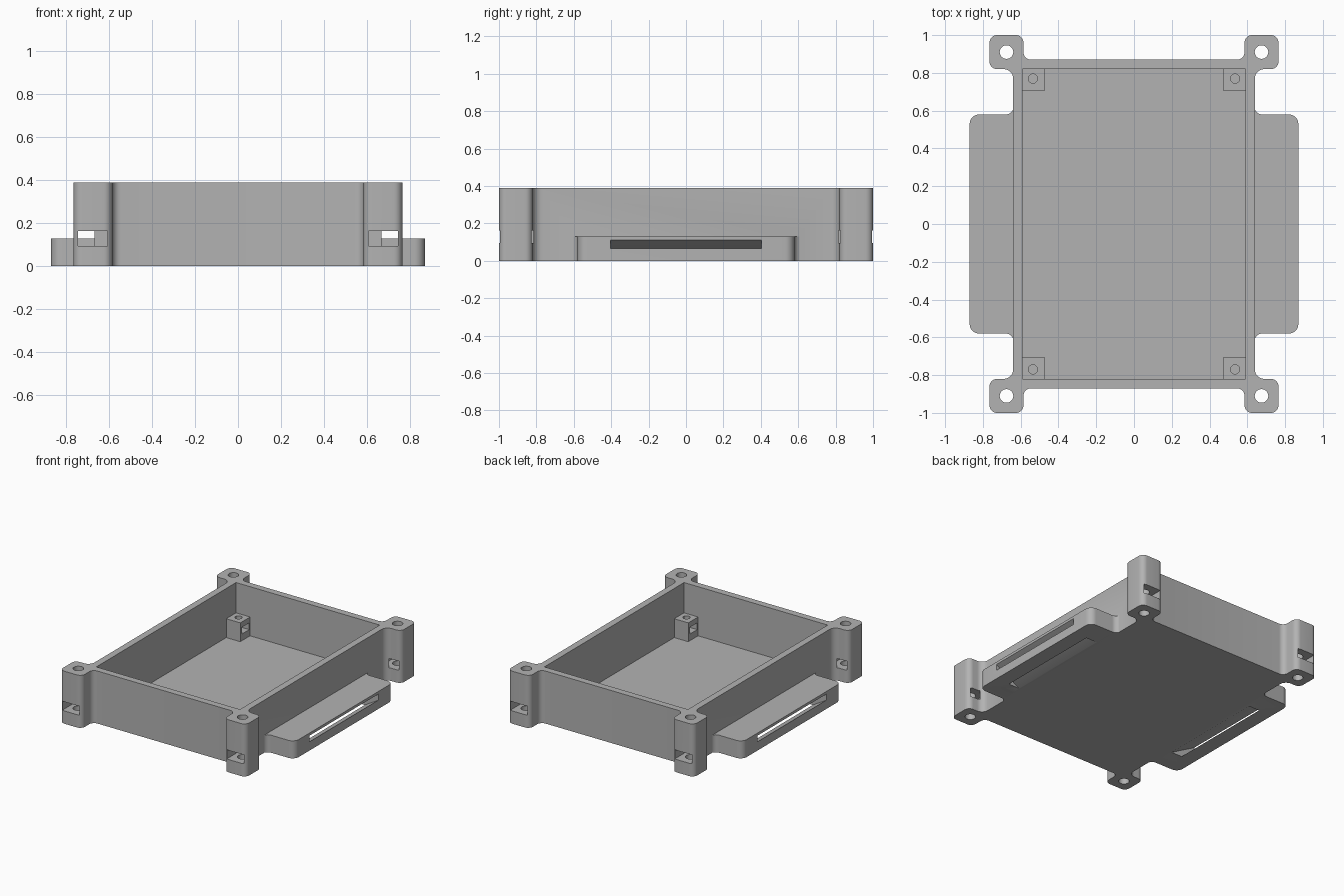
import bpy
import bmesh
import math
from mathutils import Vector

old = bpy.data.objects.get("Cube")
if old:
    bpy.data.objects.remove(old, do_unlink=True)

HEIGHT, FLANGE_H, FLOOR = 0.39, 0.13, 0.025
SIGNS = [(1, 1), (-1, 1), (-1, -1), (1, -1)]

grey = bpy.data.materials.new("plain_grey")
grey.use_nodes = True
grey.diffuse_color = (0.45, 0.45, 0.45, 1)
grey.node_tree.nodes["Principled BSDF"].inputs["Base Color"].default_value = (0.45, 0.45, 0.45, 1)


def rounded(corners, steps=8):
    """Round each (x, y, radius) corner of a right-angled outline."""
    out = []
    for i, (x, y, r) in enumerate(corners):
        p = Vector((x, y))
        if r == 0:
            out.append(p)
            continue
        a = (Vector(corners[i - 1][:2]) - p).normalized() * r
        b = (Vector(corners[(i + 1) % len(corners)][:2]) - p).normalized() * r
        for k in range(steps + 1):
            t = math.pi / 2 * k / steps
            out.append(p + a * (1 - math.sin(t)) + b * (1 - math.cos(t)))
    return out


def prism(name, outline, start, end, place=lambda u, v, w: (u, v, w)):
    """Extrude a flat outline from start to end along its third axis."""
    bm = bmesh.new()
    face = bm.faces.new([bm.verts.new(place(u, v, start)) for u, v in outline])
    shift = Vector(place(0, 0, end)) - Vector(place(0, 0, start))
    new = bmesh.ops.extrude_face_region(bm, geom=[face])["geom"]
    bmesh.ops.translate(bm, vec=shift, verts=[g for g in new if isinstance(g, bmesh.types.BMVert)])
    bmesh.ops.recalc_face_normals(bm, faces=bm.faces)
    mesh = bpy.data.meshes.new(name)
    bm.to_mesh(mesh)
    bm.free()
    mesh.materials.append(grey)
    obj = bpy.data.objects.new(name, mesh)
    bpy.context.collection.objects.link(obj)
    return obj


def box(name, x0, x1, y0, y1, z0, z1):
    return prism(name, [(x0, y0), (x1, y0), (x1, y1), (x0, y1)], z0, z1)


def cylinder(name, x, y, r, z0, z1, sides):
    ring = [(x + r * math.cos(math.tau * k / sides), y + r * math.sin(math.tau * k / sides))
            for k in range(sides)]
    return prism(name, ring, z0, z1)


def combine(target, tool, operation):
    tool.hide_render = True
    mod = target.modifiers.new("combine", "BOOLEAN")
    mod.operation, mod.solver, mod.object = operation, "EXACT", tool
    bpy.context.view_layer.objects.active = target
    bpy.ops.object.modifier_apply(modifier=mod.name)
    bpy.data.objects.remove(tool, do_unlink=True)


# Case walls with four rounded corner lugs
quarter = [(0.64, 0.82, 0.05), (0.765, 0.82, 0.04), (0.765, 1, 0.04),
           (0.585, 1, 0.04), (0.585, 0.87, 0.04)]
outline = []
for sx, sy in SIGNS:
    pts = [(sx * x, sy * y, r) for x, y, r in quarter]
    outline += pts if sx * sy > 0 else pts[::-1]
case = prism("open_case", rounded(outline), 0, HEIGHT)

# Low side flanges with filleted roots
half = [(0.87, 0.58, 0.05), (0.638, 0.58, 0.04), (0.638, 0.68, 0), (0.6, 0.68, 0)]
for s in (1, -1):
    pts = [(s * x, y, r) for x, y, r in half] + [(s * x, -y, r) for x, y, r in half[::-1]]
    combine(case, prism("side_flange", rounded(pts), 0, FLANGE_H), "UNION")

# Inner cavity
combine(case, box("cavity", -0.59, 0.59, -0.82, 0.82, FLOOR, 1), "DIFFERENCE")

# Slanted strap slots from the flange edge down through the underside
for s in (1, -1):
    slot = [(s * x, z) for x, z in ((0.9, 0.083), (0.9, 0.127), (0.65, -0.011), (0.74, -0.011))]
    cutter = prism("strap_slot", slot, -0.405, 0.405, lambda u, v, w: (u, w, v))
    combine(case, cutter, "DIFFERENCE")

for sx, sy in SIGNS:
    # Inner board posts with screw hole and nut slot
    combine(case, box("post", sx * 0.475, sx * 0.61, sy * 0.705, sy * 0.84, 0.01, 0.165), "UNION")
    combine(case, cylinder("post_hole", sx * 0.535, sy * 0.77, 0.025, 0.06, 0.2, 12), "DIFFERENCE")
    combine(case, box("post_slot", sx * 0.45, sx * 0.575, sy * 0.725, sy * 0.81, 0.075, 0.125), "DIFFERENCE")
    # Lug bolt holes and nut slots
    combine(case, cylinder("lug_hole", sx * 0.675, sy * 0.91, 0.036, -0.1, 0.5, 24), "DIFFERENCE")
    combine(case, box("lug_slot", sx * 0.607, sx * 0.745, sy * 0.815, sy * 1.1, 0.095, 0.163), "DIFFERENCE")

# Smooth the fillets, keep the edges crisp
bpy.ops.object.select_all(action="DESELECT")
case.select_set(True)
bpy.context.view_layer.objects.active = case
bpy.ops.object.shade_smooth_by_angle(angle=math.radians(30))
